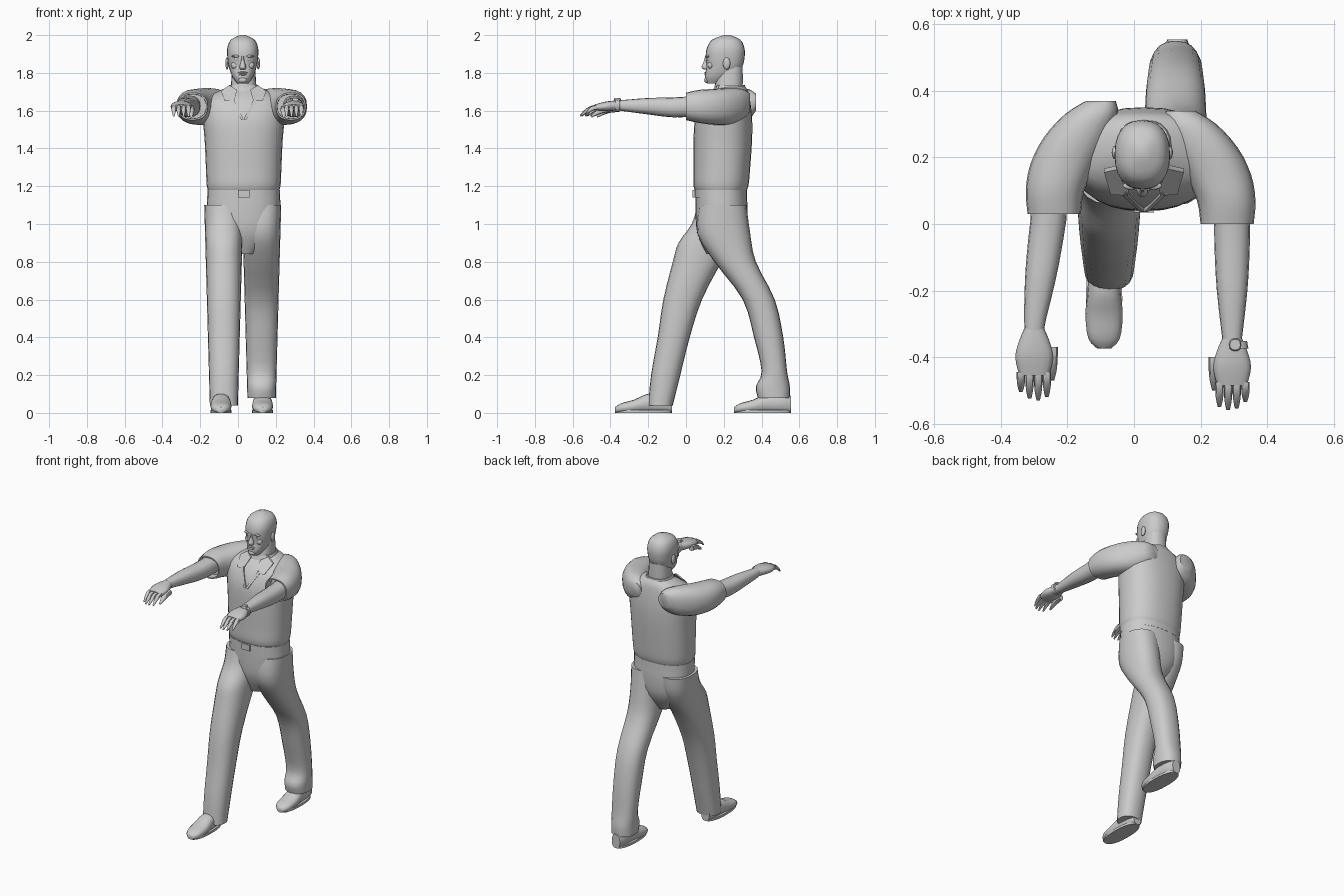
import bpy, bmesh, math
from mathutils import Vector

if "Cube" in bpy.data.objects:
    bpy.data.objects.remove(bpy.data.objects["Cube"])

GREY = (0.6, 0.6, 0.6, 1)
grey = bpy.data.materials.new("plain grey")
grey.use_nodes = True
grey.diffuse_color = GREY
grey.node_tree.nodes["Principled BSDF"].inputs["Base Color"].default_value = GREY
MIDDLE = .03  # the body's own centre line


def finish(name, bm, angle):
    bmesh.ops.recalc_face_normals(bm, faces=bm.faces)
    mesh = bpy.data.meshes.new(name)
    bm.to_mesh(mesh)
    bm.free()
    mesh.materials.append(grey)
    part = bpy.data.objects.new(name, mesh)
    bpy.context.collection.objects.link(part)
    bpy.ops.object.select_all(action='DESELECT')
    part.select_set(True)
    bpy.context.view_layer.objects.active = part
    bpy.ops.object.shade_smooth_by_angle(angle=math.radians(angle))


def smooth_path(keys, steps):
    """Spline through the key sections."""
    keys = [Vector(key) for key in keys]
    padded = [keys[0]] + keys + [keys[-1]]
    path = []
    for before, start, end, after in zip(padded, padded[1:], padded[2:], padded[3:]):
        leave, arrive = (end - before) / 2, (after - start) / 2
        for step in range(steps):
            u = step / steps
            ease = u * u * (3 - 2 * u)
            path.append(start.lerp(end, ease) + leave * u * (1 - u) ** 2
                        - arrive * u * u * (1 - u))
    return path + [keys[-1]]


def same(point):
    return point


def loft(name, keys, centre=MIDDLE, axis='z', place=same, sides=20, steps=3,
         recess=0, angle=50):
    """Skin oval sections, each (position, half width, low side, high side)."""
    bm = bmesh.new()
    rings = []
    for position, half, low, high in smooth_path(keys, steps):
        ring = []
        for side in range(sides):
            turn = math.tau * side / sides
            c, s = math.cos(turn), math.sin(turn)
            # slightly squared oval
            across = centre + half * math.copysign(abs(c) ** .85, c)
            along = (low + high + (high - low) * math.copysign(abs(s) ** .85, s)) / 2
            point = (across, along, position) if axis == 'z' else (across, position, along)
            ring.append(bm.verts.new(place(Vector(point))))
        rings.append(ring)
    for ring, following in zip(rings, rings[1:]):
        for side in range(sides):
            bm.faces.new((ring[side - 1], ring[side], following[side], following[side - 1]))
    mouth = bm.faces.new(rings[0])
    bm.faces.new(rings[-1])
    if recess:
        bmesh.ops.recalc_face_normals(bm, faces=bm.faces)
        bmesh.ops.inset_individual(bm, faces=[mouth], thickness=.008)
        bmesh.ops.inset_individual(bm, faces=[mouth], thickness=.001, depth=-recess)
    finish(name, bm, angle)


def plate(name, points, depth):
    """Flat polygon given a thickness along y."""
    bm = bmesh.new()
    face = bm.faces.new([bm.verts.new(point) for point in points])
    extruded = bmesh.ops.extrude_face_region(bm, geom=[face])["geom"]
    moved = [item for item in extruded if isinstance(item, bmesh.types.BMVert)]
    bmesh.ops.translate(bm, verts=moved, vec=(0, depth, 0))
    finish(name, bm, 20)


def ball(name, centre, size):
    bm = bmesh.new()
    bmesh.ops.create_uvsphere(bm, u_segments=12, v_segments=8, radius=1)
    bmesh.ops.scale(bm, verts=bm.verts, vec=size)
    bmesh.ops.translate(bm, verts=bm.verts, vec=centre)
    finish(name, bm, 60)


# Shirt gathered at the waist, hips and belt
loft("shirt", [(1.16, .18, .06, .31), (1.2, .195, .04, .33), (1.3, .2, .04, .34),
               (1.45, .207, .04, .35), (1.56, .217, .05, .35), (1.65, .215, .09, .34),
               (1.7, .14, .14, .33), (1.73, .07, .18, .31)], sides=28)
loft("hips", [(.84, .06, .11, .24), (.95, .16, .06, .31),
              (1.07, .193, .05, .325), (1.18, .19, .05, .32)], sides=28)
loft("belt", [(1.14, .193, .045, .324), (1.18, .192, .045, .323)], sides=28, steps=1, angle=30)
plate("belt_buckle", [(MIDDLE + x, .035, z) for x, z in
                      ((-.03, 1.14), (.03, 1.14), (.03, 1.18), (-.03, 1.18))], .02)

# Trouser legs in mid stride: height, front and back; narrowing downwards
strides = {
    "left": (.125, [(.08, .38, .55), (.14, .37, .55), (.22, .4, .535), (.4, .36, .515),
                    (.6, .3, .47), (.8, .15, .37), (.95, .06, .34), (1.1, .07, .32)]),
    "right": (-.075, [(.04, -.2, -.07), (.2, -.185, -.03), (.4, -.15, .02), (.6, -.12, .085),
                      (.8, -.07, .19), (.9, -.04, .26), (1, .03, .31), (1.1, .06, .32)]),
}
for side, (centre, outline) in strides.items():
    loft(side + "_trouser_leg",
         [(z, .073 + .028 * z, front, back) for z, front, back in outline], centre)

# Shoes: distance from toe, half width and height
for side, centre, toe in (("left", .13, .255), ("right", -.09, -.375)):
    loft(side + "_shoe", [(toe + y, half, 0, top) for y, half, top in (
        (0, .02, .03), (.03, .047, .05), (.1, .056, .07), (.17, .05, .1),
        (.25, .045, .1), (.3, .03, .09))], centre, 'y', sides=16)
    loft(side + "_sole", [(0, .055, toe, toe + .3), (.015, .055, toe, toe + .3)],
         centre, steps=1, angle=30)


# Arms reaching forward, curving in to the shoulder
def left_arm(point):
    curve = max(0, (point.y - .05) / .29) ** 1.5
    return point - Vector((.14 * curve, 0, 0))


# The right arm mirrors the left, swinging a little outward
def right_arm(point):
    swing = max(0, min(1, -point.y * 3))
    x, y, z = left_arm(point)
    return Vector((.04 - x - .045 * swing, y + .03, z))


for side, place in (("left", left_arm), ("right", right_arm)):
    def limb(part, keys, centre=.295, sides=16, recess=0):
        loft(f"{side}_{part}", keys, centre, 'y', place, sides, recess=recess)

    limb("sleeve", [(0, .08, 1.55, 1.695), (.07, .088, 1.535, 1.71), (.15, .1, 1.525, 1.715),
                    (.23, .1, 1.525, 1.72), (.3, .08, 1.55, 1.715), (.34, .045, 1.6, 1.69)],
         .28, 20, recess=.05)
    limb("arm", [(.08, .055, 1.57, 1.68), (-.07, .053, 1.565, 1.67),
                 (-.2, .046, 1.58, 1.667), (-.35, .029, 1.6, 1.655)])
    limb("palm", [(-.34, .028, 1.6, 1.655), (-.38, .045, 1.6, 1.653),
                  (-.43, .057, 1.597, 1.647), (-.485, .045, 1.602, 1.632)])

    def digit(part, x, base, height, reach, drop, thickness):
        """Tapered finger drooping towards its tip."""
        keys = []
        for joint in range(5):
            u = joint / 4
            radius = thickness * (1 - .6 * u ** 3)
            z = height - drop * u * u
            keys.append((base - reach * u, radius, z - radius, z + radius))
        limb(part, keys, x, 8)

    for order, (finger, reach) in enumerate(
            (("index", .075), ("middle", .085), ("ring", .08), ("little", .06))):
        digit(finger + "_finger", .257 + .026 * order, -.475, 1.617, reach, .043, .013)
    digit("thumb", .242, -.4, 1.61, .1, .04, .018)

# Watch on the left wrist
loft("watch_strap", [(-.352, .036, 1.594, 1.66), (-.374, .04, 1.594, 1.66)],
     .304, 'y', sides=16, steps=1, angle=30)
loft("watch_face", [(1.65, .02, -.383, -.343), (1.668, .016, -.379, -.347)],
     .304, sides=12, steps=1, angle=30)

# Neck, head and nose
loft("neck", [(1.62, .07, .13, .29), (1.72, .068, .15, .3), (1.83, .06, .17, .3)])
loft("head", [(1.745, .03, .11, .2), (1.78, .055, .1, .26), (1.83, .073, .108, .297),
              (1.88, .081, .104, .31), (1.93, .082, .11, .31),
              (1.975, .063, .138, .288), (2, .015, .2, .235)], .025, sides=24)
loft("nose", [(1.818, .013, .094, .13), (1.83, .018, .081, .13),
              (1.86, .01, .093, .13), (1.89, .008, .101, .13)], .025, sides=10)

# Facial features
ball("upper_lip", (.025, .106, 1.802), (.026, .009, .005))
ball("lower_lip", (.025, .106, 1.792), (.022, .009, .006))
ball("chin", (.025, .112, 1.762), (.024, .016, .016))
for side, sign in (("left", 1), ("right", -1)):
    for feature, out, y, z, size in (
            ("brow", .033, .115, 1.888, (.026, .012, .007)),
            ("eye", .031, .118, 1.87, (.013, .01, .007)),
            ("cheek", .04, .13, 1.84, (.022, .016, .02)),
            ("ear", .083, .215, 1.85, (.009, .02, .032))):
        ball(f"{side}_{feature}", (.025 + sign * out, y, z), size)

# Shirt collar: standing band, folded points and open neckline edges
loft("collar_band", [(1.735, .078, .155, .312), (1.68, .105, .135, .325)],
     steps=1, recess=.03, angle=35)
for side, sign in (("left", 1), ("right", -1)):
    for part, outline in (
            ("collar_point", ((.075, .165, 1.735), (.12, .155, 1.705), (.1, .088, 1.65),
                              (.05, .085, 1.655), (.035, .14, 1.71))),
            ("neckline_edge", ((.055, .09, 1.665), (.068, .088, 1.65),
                               (.012, .036, 1.55), (0, .036, 1.555)))):
        plate(f"{side}_{part}", [(MIDDLE + sign * x, y, z) for x, y, z in outline], .012)
